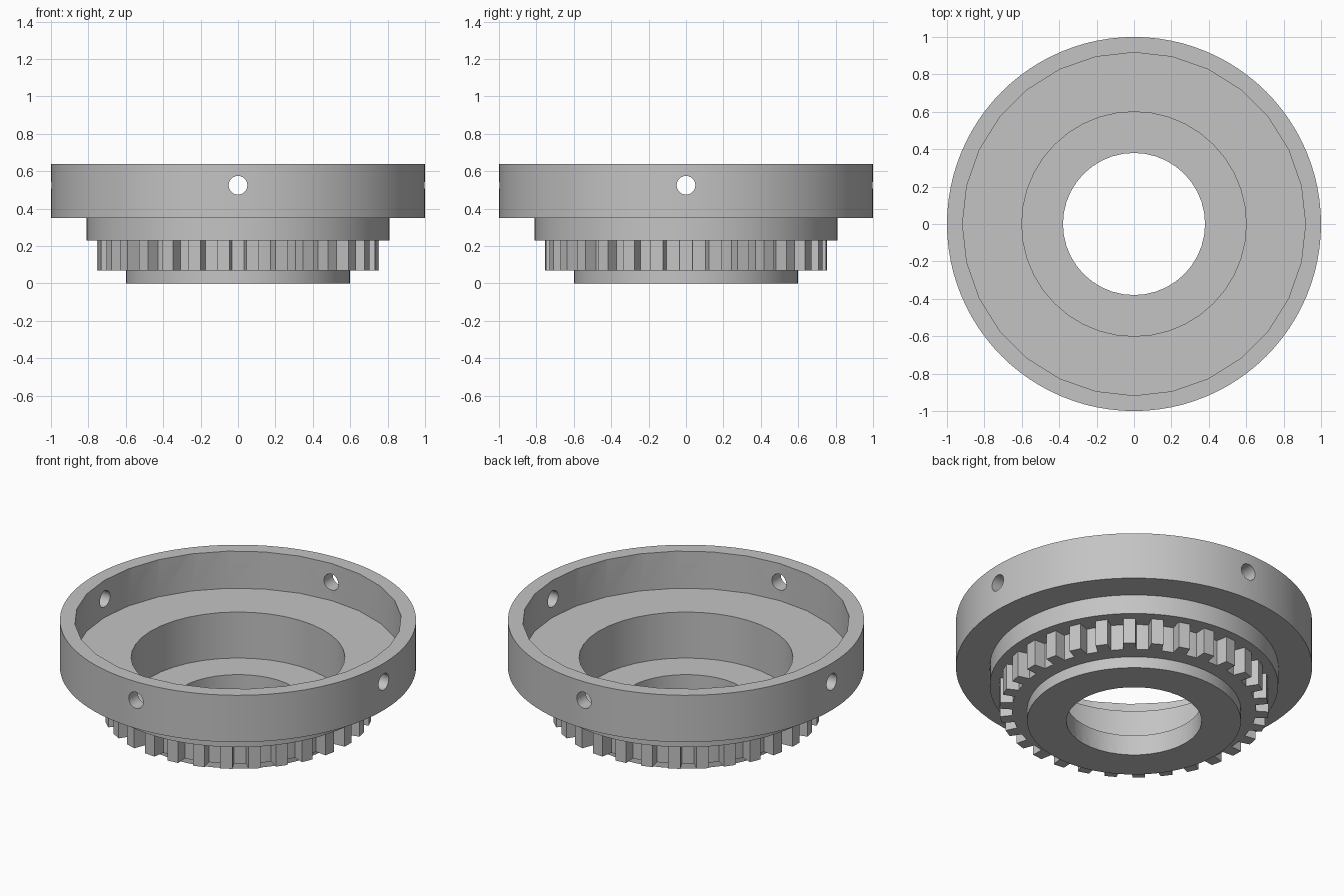
import bpy
import bmesh
from math import pi, radians
from mathutils import Matrix, Vector

old = bpy.data.objects.get("Cube")
if old:
    bpy.data.objects.remove(old, do_unlink=True)

# Single plain grey metal
grey = bpy.data.materials.new("grey metal")
grey.use_nodes = True
colour = (0.55, 0.55, 0.55, 1)
grey.diffuse_color = colour
grey.node_tree.nodes["Principled BSDF"].inputs["Base Color"].default_value = colour


def make_object(name, bm):
    bmesh.ops.recalc_face_normals(bm, faces=bm.faces)
    mesh = bpy.data.meshes.new(name)
    bm.to_mesh(mesh)
    bm.free()
    mesh.materials.append(grey)
    obj = bpy.data.objects.new(name, mesh)
    bpy.context.collection.objects.link(obj)
    return obj


def lathe(name, profile, segments):
    bm = bmesh.new()
    verts = [bm.verts.new((r, 0, z)) for r, z in profile]
    edges = [bm.edges.new(pair) for pair in zip(verts, verts[1:])]
    bmesh.ops.spin(bm, geom=verts + edges, cent=(0, 0, 0), axis=(0, 0, 1),
                   angle=2 * pi, steps=segments, use_duplicate=False)
    bmesh.ops.remove_doubles(bm, verts=bm.verts, dist=0.0005)
    return make_object(name, bm)


def cylinder(name, radius, depth, segments, matrix):
    bm = bmesh.new()
    bmesh.ops.create_cone(bm, cap_ends=True, segments=segments, radius1=radius,
                          radius2=radius, depth=depth, matrix=matrix)
    return make_object(name, bm)


def upright(name, radius, bottom, top, segments):
    centre = Matrix.Translation((0, 0, (bottom + top) / 2))
    return cylinder(name, radius, top - bottom, segments, centre)


def activate(obj):
    bpy.ops.object.select_all(action='DESELECT')
    obj.select_set(True)
    bpy.context.view_layer.objects.active = obj


# Stepped solid: foot, gear core, shoulder and rim
body = lathe("flanged_body", [(0, 0), (0.6, 0), (0.6, 0.07), (0.685, 0.07),
                              (0.685, 0.23), (0.81, 0.23), (0.81, 0.35),
                              (1, 0.35), (1, 0.64), (0, 0.64)], 96)

# Bowl, recess, bore and the two cross drillings through the rim
cutters = [upright("bowl_cutter", 0.917, 0.41, 0.8, 28),
           upright("recess_cutter", 0.6, 0.125, 0.7, 40),
           upright("bore_cutter", 0.38, -0.1, 0.6, 40)]
for axis in "XY":
    drill = Matrix.Translation((0, 0, 0.525)) @ Matrix.Rotation(pi / 2, 4, axis)
    cutters.append(cylinder("drill_cutter", 0.05, 3, 24, drill))

activate(body)
for cutter in cutters:
    cutter.hide_render = True
    mod = body.modifiers.new("cut", 'BOOLEAN')
    mod.operation = 'DIFFERENCE'
    mod.solver = 'EXACT'
    mod.object = cutter
    bpy.ops.object.modifier_apply(modifier=mod.name)
    bpy.data.objects.remove(cutter, do_unlink=True)
bpy.ops.object.shade_smooth_by_angle(angle=radians(30))

# Ring of slightly tapered gear teeth
TEETH = 30
bm = bmesh.new()
for i in range(TEETH):
    turn = Matrix.Rotation(2 * pi * i / TEETH, 3, 'Z')
    outline = [(0.675, -0.039), (0.755, -0.034), (0.755, 0.034), (0.675, 0.039)]
    face = bm.faces.new([bm.verts.new(turn @ Vector((x, y, 0.07))) for x, y in outline])
    raised = bmesh.ops.extrude_face_region(bm, geom=[face])["geom"]
    tops = [v for v in raised if isinstance(v, bmesh.types.BMVert)]
    bmesh.ops.translate(bm, verts=tops, vec=(0, 0, 0.165))
make_object("gear_teeth", bm)
